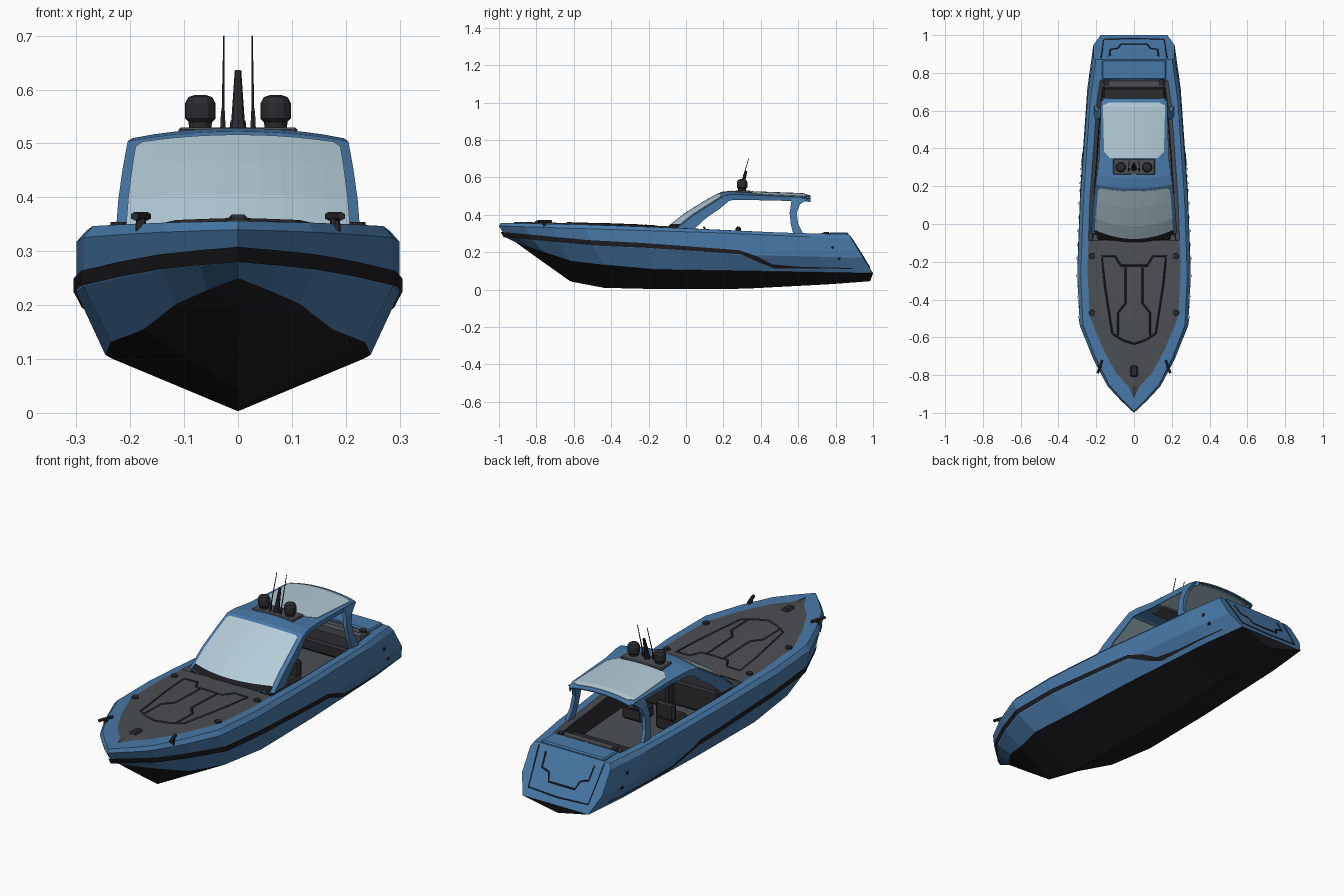
import bpy, bmesh, math
from mathutils import Vector, Matrix

if "Cube" in bpy.data.objects:
    bpy.data.objects.remove(bpy.data.objects["Cube"])


def material(name, r, g, b):
    m = bpy.data.materials.new(name)
    m.use_nodes = True
    m.diffuse_color = (r, g, b, 1)
    m.node_tree.nodes["Principled BSDF"].inputs["Base Color"].default_value = (r, g, b, 1)
    return m


blue = material("hull blue", .065, .19, .39)
black = material("bottom black", .012, .011, .014)
deck_grey = material("deck grey", .072, .078, .085)
dark = material("fitting dark", .025, .025, .03)
glass = material("pale glass", .45, .60, .68)


def lerp(table, t):
    """Piecewise linear lookup; each row is (key, values...)."""
    for a, b in zip(table, table[1:]):
        if t <= b[0]:
            break
    k = (t - a[0]) / (b[0] - a[0])
    return [p + (q - p) * k for p, q in zip(a[1:], b[1:])]


def finish(name, bm, mats, solid=0):
    bmesh.ops.remove_doubles(bm, verts=bm.verts, dist=.0002)
    bmesh.ops.recalc_face_normals(bm, faces=bm.faces)
    mesh = bpy.data.meshes.new(name)
    bm.to_mesh(mesh)
    bm.free()
    ob = bpy.data.objects.new(name, mesh)
    bpy.context.collection.objects.link(ob)
    for m in mats:
        mesh.materials.append(m)
    if solid:
        mod = ob.modifiers.new("thickness", 'SOLIDIFY')
        mod.thickness, mod.offset = solid, 0
    return ob


def loft(name, rows, mats, rule=lambda j: 0, loop=False, caps=False, solid=0):
    """Skin rows of points; rule gives the material of each column."""
    bm = bmesh.new()
    grid = [[bm.verts.new(p) for p in row] for row in rows]
    n = len(rows[0])
    for a, b in zip(grid, grid[1:]):
        for j in range(n if loop else n - 1):
            k = (j + 1) % n
            bm.faces.new((a[j], a[k], b[k], b[j])).material_index = rule(j)
    if caps:
        for row in (grid[0], grid[-1]):
            bm.faces.new(row)
    return finish(name, bm, mats, solid)


def box(name, x, y, z, mat, bevel=0):
    """Box from (min, max) pairs."""
    bm = bmesh.new()
    bmesh.ops.create_cube(bm, size=1)
    for v in bm.verts:
        v.co = [(lo + hi) / 2 + c * (hi - lo) for c, (lo, hi) in zip(v.co, (x, y, z))]
    if bevel:
        bmesh.ops.bevel(bm, geom=bm.edges[:], offset=bevel, segments=1, affect='EDGES')
    return finish(name, bm, [mat])


def rod(name, a, b, r1, r2, mat, sides=10):
    a, b = Vector(a), Vector(b)
    m = Matrix.Translation((a + b) / 2) @ (b - a).to_track_quat('Z', 'Y').to_matrix().to_4x4()
    bm = bmesh.new()
    bmesh.ops.create_cone(bm, cap_ends=True, segments=sides, radius1=r1, radius2=r2,
                          depth=(b - a).length, matrix=m)
    return finish(name, bm, [mat])


def seam(name, points, radius, mat):
    cu = bpy.data.curves.new(name, 'CURVE')
    cu.dimensions, cu.bevel_depth, cu.bevel_resolution = '3D', radius, 0
    sp = cu.splines.new('POLY')
    sp.points.add(len(points) - 1)
    for p, q in zip(sp.points, points):
        p.co = (*q, 1)
    cu.materials.append(mat)
    bpy.context.collection.objects.link(bpy.data.objects.new(name, cu))


# Hull lines: half width and height of each level from stem (0) to transom (1)
STATIONS = [0, .035, .075, .15, .245, .385, .47, .6, .66, .7, .73, .8, .88, .95, 1]
HALF = [(0, 0), (.035, .07), (.075, .14), (.15, .215), (.245, .287), (.385, .3),
        (.6, .285), (.88, .247), (1, .215)]
SHEER = [(0, .356), (.24, .347), (.5, .33), (.8, .305), (1, .295)]
LEVELS = [  # bow y, stern y, width ratio, inset, heights
    (-.9, .985, 0, 0, [(0, .245), (.07, .15), (.16, .03), (.27, .003), (.63, .003), (.9, .03), (1, .045)]),
    (-.905, 1, .82, 0, [(0, .25), (.16, .148), (.37, .108), (1, .088)]),
    (-.965, .948, 1, 0, [(0, .28), (.24, .235), (.4, .222), (.66, .185), (1, .17)]),
    (-1, .885, 1, 0, [(0, .34), (.3, .322), (.6, .305), (1, .272)]),
    (-.99, .87, .94, 0, SHEER),
    (-.92, .85, .94, .035, SHEER)]


def level_point(s, level):
    y0, y1, ratio, inset, heights = level
    x = max(0, lerp(HALF, s)[0] * ratio - inset)
    return Vector((x, y0 + (y1 - y0) * s, lerp(heights, s)[0]))


def both_sides(points):
    """Mirror a half section whose first point lies on the centreline."""
    return [(-p[0], p[1], p[2]) for p in points[:0:-1]] + [tuple(p) for p in points]


rows = [both_sides([level_point(s, lv) for lv in LEVELS]) for s in STATIONS]
loft("hull", rows, [blue, black], lambda j: int(j in (4, 5)))
bm = bmesh.new()
end = [bm.verts.new(p) for p in rows[-1]]
for j in range(5):
    loop = list(dict.fromkeys((end[j], end[j + 1], end[9 - j], end[10 - j])))
    bm.faces.new(loop).material_index = int(j == 4)
finish("transom", bm, [blue, black])


# Side stripe lying on the hull, dropping to a thin line aft
def side_point(s, z, off):
    pts = [level_point(s, lv) for lv in LEVELS[:5]]
    x, y = lerp([(p.z, p.x, p.y) for p in pts], z)
    return (x + off, y, z) if s else (0, y - 2 * off, z)


STRIPE = [(0, .28, .308), (.24, .236, .264), (.4, .223, .248), (.66, .188, .21),
          (.7, .14, .178), (.73, .112, .135), (.8, .112, .122), (.95, .111, .115)]
for side in (-1, 1):
    strip = []
    for s in STATIONS[:-1]:
        lo, hi = lerp(STRIPE, s)
        row = [side_point(s, z, .005) for z in (lo, (lo + hi) / 2, hi)]
        strip.append([(side * x, y, z) for x, y, z in row])
    loft("side_stripe", strip, [black])
    for z in (.165, .225):
        x, y, _ = side_point(.93, z, 0)
        rod("side_outlet", (side * (x - .01), y, z), (side * (x + .004), y, z), .008, .008, black, 8)

# Decks and sunken cockpit
rim = lambda s: level_point(s, LEVELS[5])
deck_row = lambda s: both_sides([(0, rim(s).y, rim(s).z + .006), rim(s)])
loft("foredeck", [deck_row(s) for s in STATIONS[:7]], [deck_grey])
loft("aft_deck", [deck_row(s) for s in STATIONS[-2:]], [blue])
FLOOR = .2
tub = [both_sides([(0, rim(s).y, FLOOR), (rim(s).x - .025, rim(s).y, FLOOR),
                   (rim(s).x - .02, rim(s).y, rim(s).z - .015), rim(s)]) for s in STATIONS[6:-1]]
loft("cockpit", tub, [deck_grey, dark], lambda j: int(j in (1, 4)), caps=True)
box("engine_hatch", (-.17, .17), (.765, .868), (.27, .306), blue, .006)


def deck_z(x, y):
    return lerp(SHEER, (y + .92) / 1.77)[0] + .006 * (1 - abs(x) / .24)


def on_deck(points):
    return [(x, y, deck_z(x, y) + .001) for x, y in points]


# Foredeck seams and fittings
outline = [(0, -.22), (.07, -.22), (.1, -.17), (.17, -.17), (.155, -.32), (.115, -.58), (.06, -.615), (0, -.635)]
for side in (-1, 1):
    seam("deck_panel_seam", on_deck([(side * x, y) for x, y in outline]), .005, dark)
    seam("hatch_seam", on_deck([(side * x, y) for x, y in
                                [(.045, -.23), (.045, -.42), (.085, -.47), (.085, -.59)]]), .005, dark)
    for x, y in ((.222, -.17), (.222, -.47), (.145, .75)):
        z = deck_z(x, y)
        rod("deck_button", (side * x, y, z - .01), (side * x, y, z + .008), .018, .015, dark)
    x, y = side * .18, -.755
    rod("cleat_post", (x, y, .335), (x, y, .362), .011, .009, dark, 8)
    rod("cleat_bar", (x + side * .012, y - .035, .365), (x - side * .012, y + .035, .365), .008, .008, dark, 6)
box("anchor_roller", (-.02, .02), (-.81, -.75), (.34, .368), dark, .008)


# Panel seams on the raked transom
def on_transom(points):
    return [(x, 1.001 - .13 * (z - .088) / .207, z) for x, z in points]


for side in (-1, 1):
    seam("transom_frame_seam", on_transom([(side * x, z) for x, z in
                                           [(.175, .288), (.16, .125), (0, .118)]]), .003, dark)
    seam("transom_door_seam", on_transom([(side * x, z) for x, z in
                                          [(.13, .27), (.125, .21), (.085, .2), (.07, .165), (0, .165)]]), .004, dark)

# Canopy shell: row number, y, z, half width, forward bow, edge return dy and dz
CANOPY = [(0, -.105, .325, .226, .06, .09, 0), (1, -.01, .395, .22, .05, .07, -.01),
          (2, .09, .452, .212, .04, .05, -.02), (3, .19, .502, .203, .02, .02, -.028),
          (4, .245, .508, .195, .01, 0, -.028), (5, .35, .503, .182, 0, 0, -.024),
          (6, .62, .493, .174, 0, 0, -.02), (7, .665, .483, .16, 0, 0, -.014)]


def canopy_point(v, u):
    y, z, half, bow, _, _ = lerp(CANOPY, v)
    crown = .018 * min(1, v / 3)
    return (u * half, y + bow * u * u, z + crown * (1 - u * u))


COLS = [i / 5 for i in range(-5, 6)]
shell = []
for v, y, z, half, bow, dy, dz in CANOPY:
    top = [canopy_point(v, u) for u in COLS]
    edge = lambda p, k: (p[0] * (1 - .03 * k), p[1] + dy, p[2] + dz)
    shell.append([edge(top[0], 1)] + top + [edge(top[-1], 1)])
loft("canopy", shell, [blue], solid=.005)


def pane(name, spans, mat):
    loft(name, [[canopy_point(v, u * w) for u in COLS] for v, w in spans], [mat], solid=.0098)


pane("windscreen_base", [(.03, .93), (.3, .92)], black)
pane("windscreen", [(.3, .92), (1, .92), (2, .92), (2.72, .92), (2.86, .86)], glass)
pane("roof_window", [(5, .7), (5.12, .87), (6, .94), (6.15, .94), (6.5, .78)], glass)

# Curved rear roof supports
for side in (-1, 1):
    rows = []
    for x, y, z, w in ((.205, .605, .285, .028), (.195, .58, .35, .02), (.186, .573, .41, .019),
                       (.177, .585, .455, .024), (.166, .61, .488, .045)):
        rows.append([(side * (x + a * .009), y + b * w, z) for a, b in ((-1, -1), (1, -1), (1, 1), (-1, 1))])
    loft("rear_support", rows, [blue], loop=True, caps=True)

# Roof equipment
box("equipment_plate", (-.11, .11), (.262, .345), (.505, .53), deck_grey, .004)
for side in (-1, 1):
    x = side * .07
    profile = [(.02, .525), (.022, .54), (.028, .546), (.028, .575), (.022, .586), (.01, .59)]
    ring = [(math.cos(a * math.tau / 12), math.sin(a * math.tau / 12)) for a in range(12)]
    loft("radar_dome", [[(x + r * c, .3 + r * s, z) for c, s in ring] for r, z in profile],
         [dark], loop=True, caps=True)
    rod("antenna_base", (side * .028, .285, .525), (side * .028, .295, .56), .006, .004, dark, 6)
    rod("antenna", (side * .028, .29, .55), (side * .026, .335, .7), .0028, .0015, dark, 6)
rod("mast_foot", (0, .295, .525), (0, .297, .542), .016, .014, dark, 8)
rod("mast", (0, .295, .535), (0, .322, .635), .013, .006, dark, 8)

# Cockpit furniture
box("dashboard", (-.195, .195), (-.085, .05), (FLOOR, .322), dark, .01)
box("helm_console", (.03, .17), (.04, .1), (FLOOR, .325), dark, .01)
rod("steering_wheel", (.1, .105, .31), (.1, .113, .315), .028, .028, black, 12)
for side in (-1, 1):
    x = side * .09
    box("seat_base", (x - .055, x + .055), (.19, .29), (FLOOR, .265), dark, .01)
    box("seat_back", (x - .05, x + .05), (.265, .295), (.255, .338), dark, .01)
box("rear_bench", (-.165, .165), (.62, .75), (FLOOR, .262), dark, .01)
box("rear_bench_back", (-.165, .165), (.715, .766), (.25, .302), deck_grey, .01)
